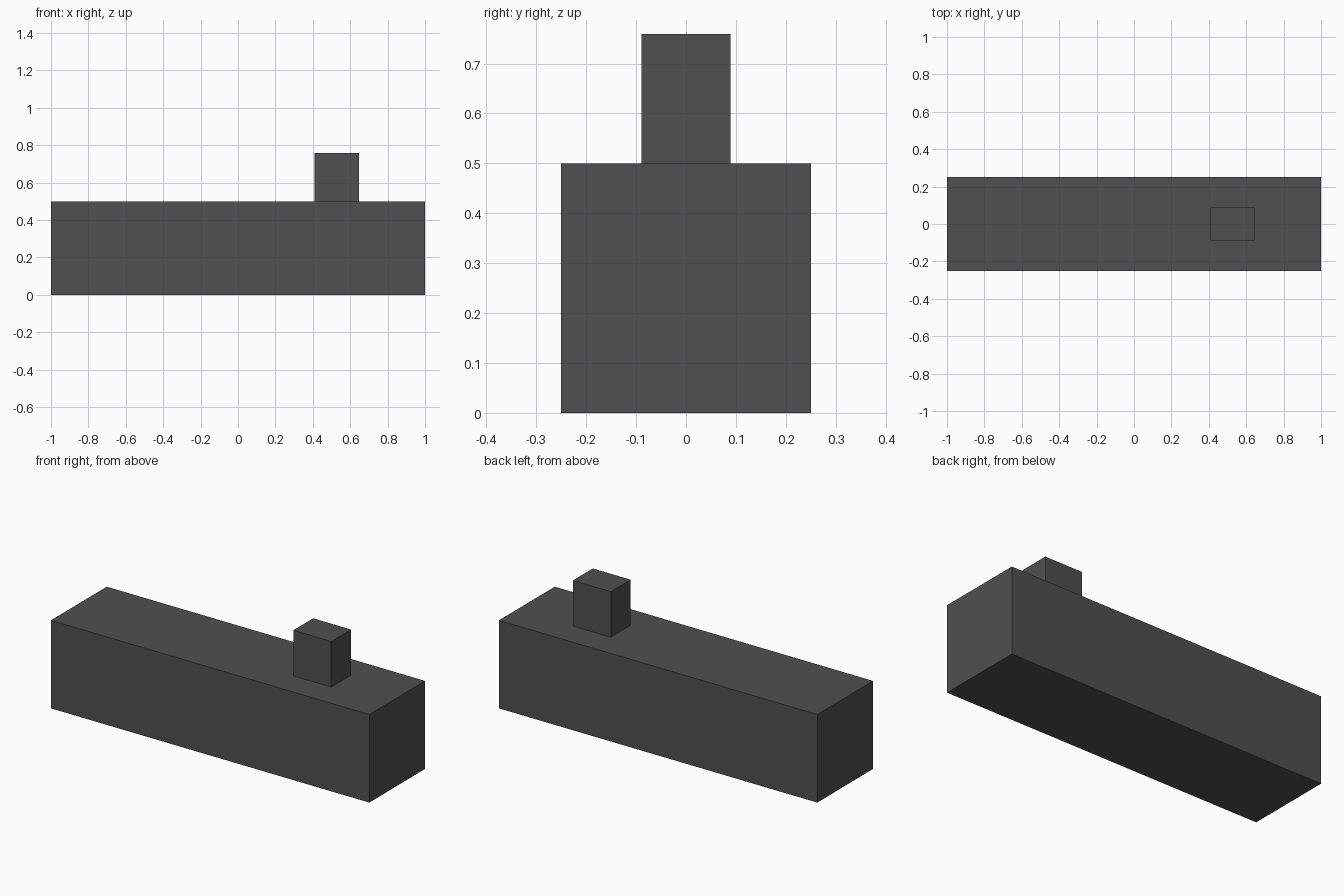
import bpy

if "Cube" in bpy.data.objects:
    bpy.data.objects.remove(bpy.data.objects["Cube"])

# Shared dark grey finish
dark = bpy.data.materials.new("dark_grey")
dark.diffuse_color = (0.08, 0.08, 0.08, 1)
dark.use_nodes = True
dark.node_tree.nodes["Principled BSDF"].inputs["Base Color"].default_value = dark.diffuse_color


def box(name, low, high):
    """Axis-aligned box between two opposite corners."""
    centre = [(a + b) / 2 for a, b in zip(low, high)]
    bpy.ops.mesh.primitive_cube_add(size=1, location=centre)
    part = bpy.context.object
    part.name = name
    part.scale = [b - a for a, b in zip(low, high)]
    bpy.ops.object.transform_apply(location=False, rotation=False, scale=True)
    part.data.materials.append(dark)
    return part


# Long base bar
box("base_bar", (-1, -0.25, 0), (1, 0.25, 0.5))

# Small block standing on top, towards the right end
box("top_block", (0.41, -0.089, 0.5), (0.648, 0.089, 0.759))
